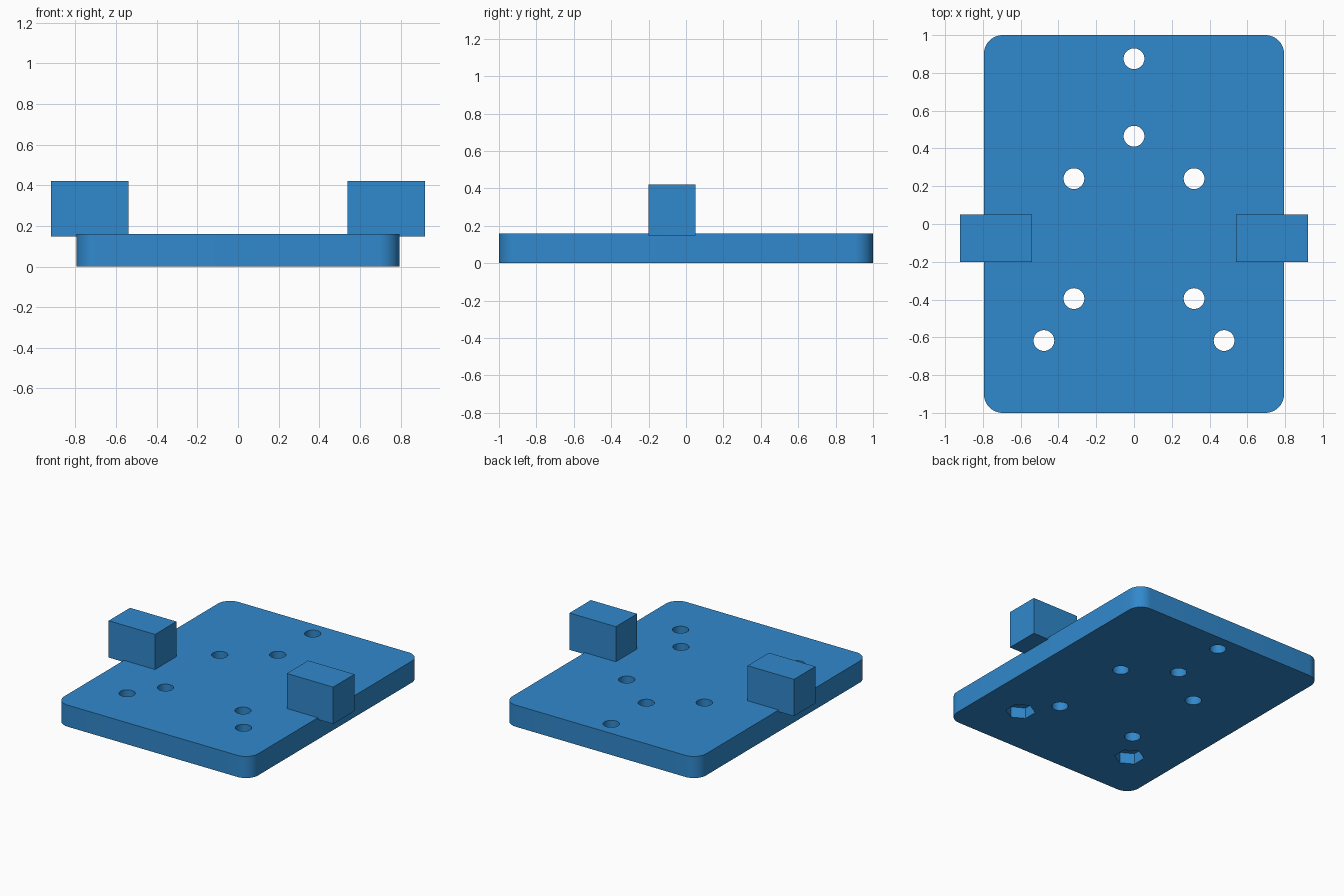
import bpy
import bmesh
from math import pi
from mathutils import Matrix, Vector

cube = bpy.data.objects.get("Cube")
if cube:
    bpy.data.objects.remove(cube, do_unlink=True)

WIDTH, LENGTH, THICK = 1.59, 2.0, 0.16
CORNER = 0.1
HOLE_R, NUT_R, NUT_DEPTH = 0.055, 0.1, 0.08

blue = bpy.data.materials.new("blue")
blue.use_nodes = True
colour = (0.03, 0.25, 0.61, 1)
blue.diffuse_color = colour
blue.node_tree.nodes["Principled BSDF"].inputs["Base Color"].default_value = colour


def make_object(name, bm):
    mesh = bpy.data.meshes.new(name)
    bmesh.ops.recalc_face_normals(bm, faces=bm.faces)
    bm.to_mesh(mesh)
    bm.free()
    mesh.materials.append(blue)
    obj = bpy.data.objects.new(name, mesh)
    bpy.context.collection.objects.link(obj)
    return obj


def add_box(bm, low, high):
    low, high = Vector(low), Vector(high)
    matrix = Matrix.Translation((low + high) / 2) @ Matrix.Diagonal((*(high - low), 1))
    return bmesh.ops.create_cube(bm, size=1, matrix=matrix)["verts"]


def add_prism(bm, x, y, z0, z1, radius, sides, turn=0):
    matrix = Matrix.Translation((x, y, (z0 + z1) / 2)) @ Matrix.Rotation(turn, 4, "Z")
    bmesh.ops.create_cone(bm, cap_ends=True, segments=sides, radius1=radius,
                          radius2=radius, depth=z1 - z0, matrix=matrix)


def cut(obj, cutter):
    cutter.hide_render = True
    mod = obj.modifiers.new("cut", "BOOLEAN")
    mod.operation = "DIFFERENCE"
    mod.solver = "EXACT"
    mod.object = cutter
    bpy.context.view_layer.objects.active = obj
    bpy.ops.object.modifier_apply(modifier=mod.name)
    bpy.data.objects.remove(cutter, do_unlink=True)


# Base plate with rounded vertical corners
bm = bmesh.new()
add_box(bm, (-WIDTH / 2, -LENGTH / 2, 0), (WIDTH / 2, LENGTH / 2, THICK))
uprights = [e for e in bm.edges if abs(e.verts[0].co.z - e.verts[1].co.z) > THICK / 2]
bmesh.ops.bevel(bm, geom=uprights, offset=CORNER, segments=12, profile=0.5,
                affect="EDGES")
plate = make_object("base_plate", bm)

# Screw holes through the plate, mirrored across the middle
nut_holes = [(s * 0.477, -0.617) for s in (-1, 1)]
holes = [(0, 0.875), (0, 0.465)] + nut_holes
holes += [(s * 0.318, y) for s in (-1, 1) for y in (0.24, -0.395)]
bm = bmesh.new()
for x, y in holes:
    add_prism(bm, x, y, -0.1, THICK + 0.1, HOLE_R, 40)
cut(plate, make_object("hole_cutter", bm))

# Hexagonal nut pockets in the underside
bm = bmesh.new()
for x, y in nut_holes:
    add_prism(bm, x, y, -0.1, NUT_DEPTH, NUT_R, 6, pi / 2)
    # Keep a vertex pointing along the plate's length
bm.verts.ensure_lookup_table()
first = bm.verts[0].co - Vector((*nut_holes[0], bm.verts[0].co.z))
if abs(first.x) > 0.01 and abs(abs(first.x) - NUT_R) < 0.01:
    for x, y in nut_holes:
        near = [v for v in bm.verts if v.co.x * x > 0]
        bmesh.ops.rotate(bm, verts=near, cent=(x, y, 0), matrix=Matrix.Rotation(pi / 2, 3, "Z"))
cut(plate, make_object("nut_pocket_cutter", bm))

# Smooth the rounded walls, keeping edges sharp
bpy.ops.object.select_all(action="DESELECT")
plate.select_set(True)
bpy.context.view_layer.objects.active = plate
bpy.ops.object.shade_smooth_by_angle(angle=pi / 6)

# Side blocks overhanging the plate's long edges
for name, side in (("left_block", 1), ("right_block", -1)):
    bm = bmesh.new()
    x0, x1 = sorted((side * 0.54, side * 0.92))
    add_box(bm, (x0, -0.2, 0.147), (x1, 0.05, 0.42))
    make_object(name, bm)
